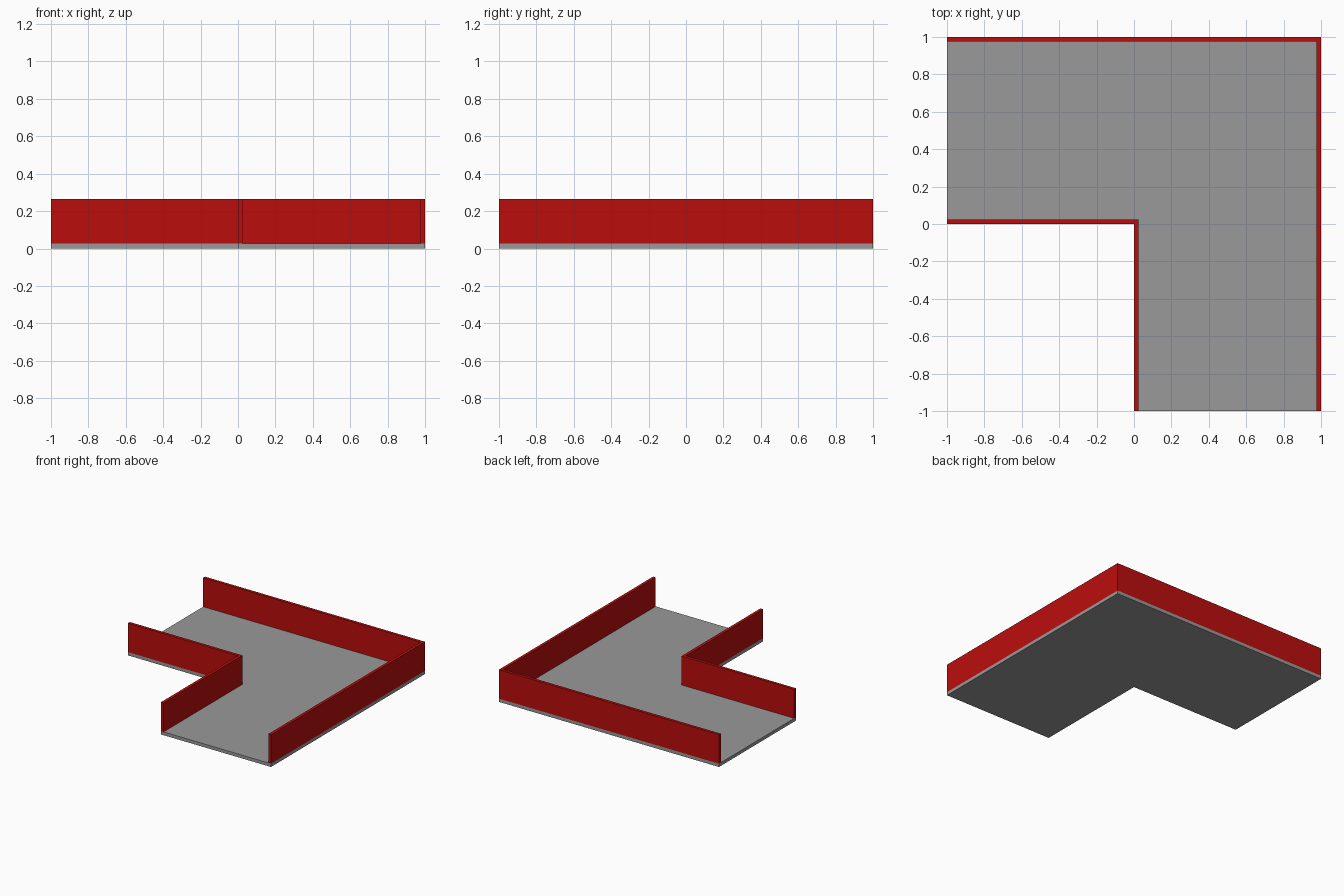
import bpy, bmesh

if "Cube" in bpy.data.objects:
    bpy.data.objects.remove(bpy.data.objects["Cube"])

FLOOR_TOP, WALL_TOP, T = 0.027, 0.265, 0.024


def material(name, color):
    m = bpy.data.materials.new(name)
    m.diffuse_color = (*color, 1)
    m.use_nodes = True
    m.node_tree.nodes["Principled BSDF"].inputs["Base Color"].default_value = m.diffuse_color
    return m


grey = material("floor grey", (0.32, 0.32, 0.32))
red = material("wall red", (0.50, 0.004, 0.004))


def prism(name, outline, z0, z1, mat):
    """Extrude a flat outline from z0 up to z1."""
    bm = bmesh.new()
    face = bm.faces.new([bm.verts.new((x, y, z0)) for x, y in outline])
    top = bmesh.ops.extrude_face_region(bm, geom=[face], use_keep_orig=True)["geom"]
    verts = [v for v in top if isinstance(v, bmesh.types.BMVert)]
    bmesh.ops.translate(bm, vec=(0, 0, z1 - z0), verts=verts)
    bmesh.ops.recalc_face_normals(bm, faces=bm.faces)
    mesh = bpy.data.meshes.new(name)
    bm.to_mesh(mesh)
    bm.free()
    mesh.materials.append(mat)
    obj = bpy.data.objects.new(name, mesh)
    bpy.context.collection.objects.link(obj)


# L-shaped corridor floor
prism("floor", [(-1, 0), (0, 0), (0, -1), (1, -1), (1, 1), (-1, 1)],
      0, FLOOR_TOP, grey)

# Corner walls, each following one side of the corridor
for name, c in (("outer_wall", 1 - T), ("inner_wall", 0)):
    d = c + T
    prism(name, [(-1, c), (c, c), (c, -1), (d, -1), (d, d), (-1, d)],
          FLOOR_TOP, WALL_TOP, red)
